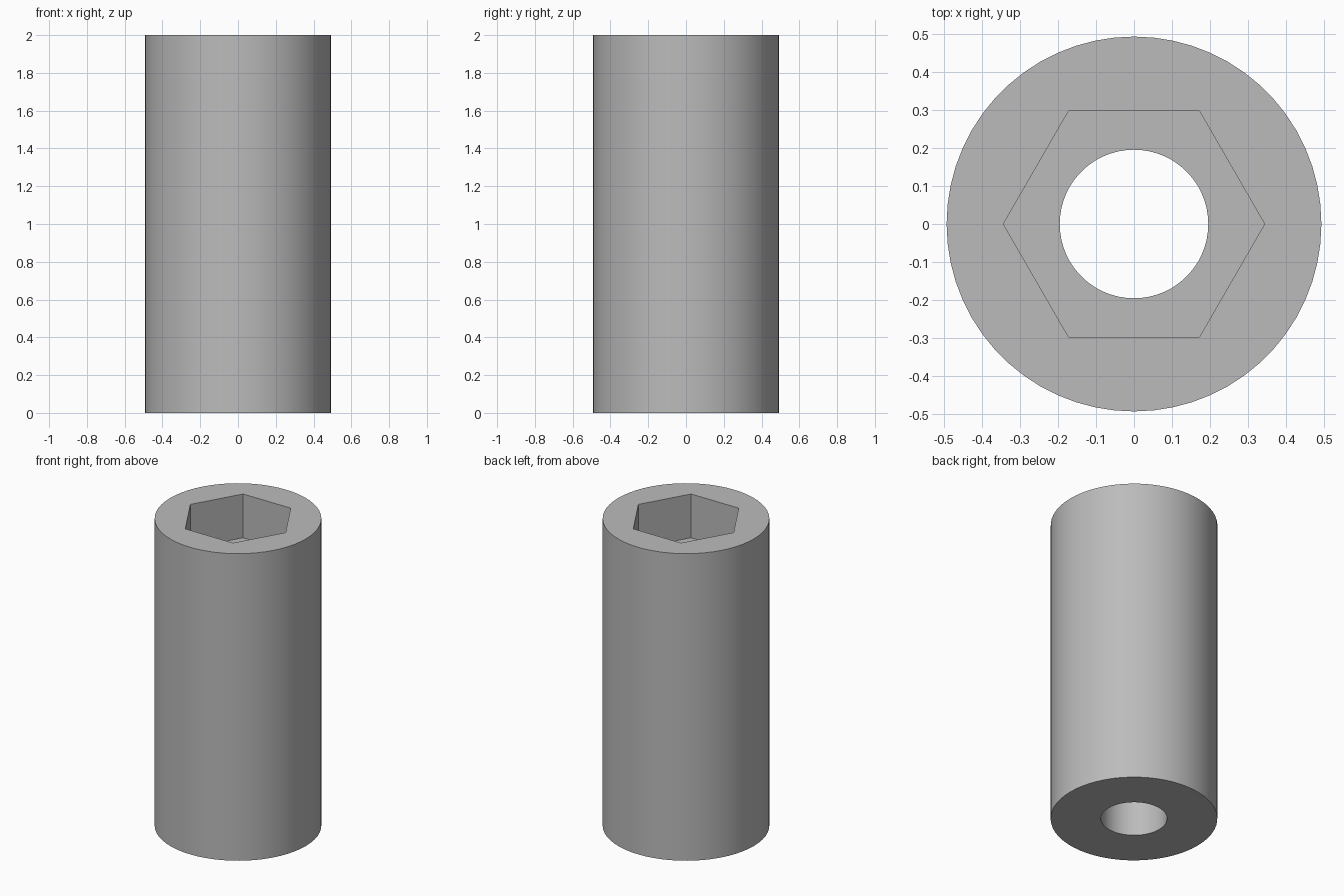
import bpy
import bmesh
from math import cos, sin, pi

cube = bpy.data.objects.get("Cube")
if cube:
    bpy.data.objects.remove(cube, do_unlink=True)

SEGMENTS = 60          # multiple of six, so the socket corners land on vertices
HEIGHT = 2.0
OUTER_RADIUS = 0.492
BORE_RADIUS = 0.195
SOCKET_APOTHEM = 0.297
SOCKET_DEPTH = 0.285


def outer(angle):
    return OUTER_RADIUS


def bore(angle):
    return BORE_RADIUS


def hexagon(angle):
    return SOCKET_APOTHEM / cos(angle % (pi / 3) - pi / 6)


def add_ring(bm, radius, z):
    """Ring of vertices whose radius depends on the angle."""
    ring = []
    for i in range(SEGMENTS):
        a = 2 * pi * i / SEGMENTS
        # the tiny offset keeps the corner angles on one side of the modulo
        r = radius(a + 1e-9)
        ring.append(bm.verts.new((r * cos(a), r * sin(a), z)))
    return ring


# Closed section: outer wall, top rim, hexagonal socket, ledge, round bore
floor = HEIGHT - SOCKET_DEPTH
section = [(outer, 0), (outer, HEIGHT), (hexagon, HEIGHT),
           (hexagon, floor), (bore, floor), (bore, 0)]

bm = bmesh.new()
rings = [add_ring(bm, radius, z) for radius, z in section]
for k, ring in enumerate(rings):
    after = rings[(k + 1) % len(rings)]
    for i in range(SEGMENTS):
        j = (i + 1) % SEGMENTS
        bm.faces.new((ring[i], ring[j], after[j], after[i]))
bmesh.ops.recalc_face_normals(bm, faces=bm.faces)

mesh = bpy.data.meshes.new("socket_sleeve")
bm.to_mesh(mesh)
bm.free()
sleeve = bpy.data.objects.new("socket_sleeve", mesh)
bpy.context.collection.objects.link(sleeve)

# Plain grey
grey = bpy.data.materials.new("grey")
grey.use_nodes = True
colour = (0.5, 0.5, 0.5, 1)
grey.diffuse_color = colour
grey.node_tree.nodes["Principled BSDF"].inputs["Base Color"].default_value = colour
mesh.materials.append(grey)

# Smooth walls, sharp rims and socket corners
bpy.ops.object.select_all(action="DESELECT")
sleeve.select_set(True)
bpy.context.view_layer.objects.active = sleeve
bpy.ops.object.shade_smooth_by_angle(angle=pi / 6)
